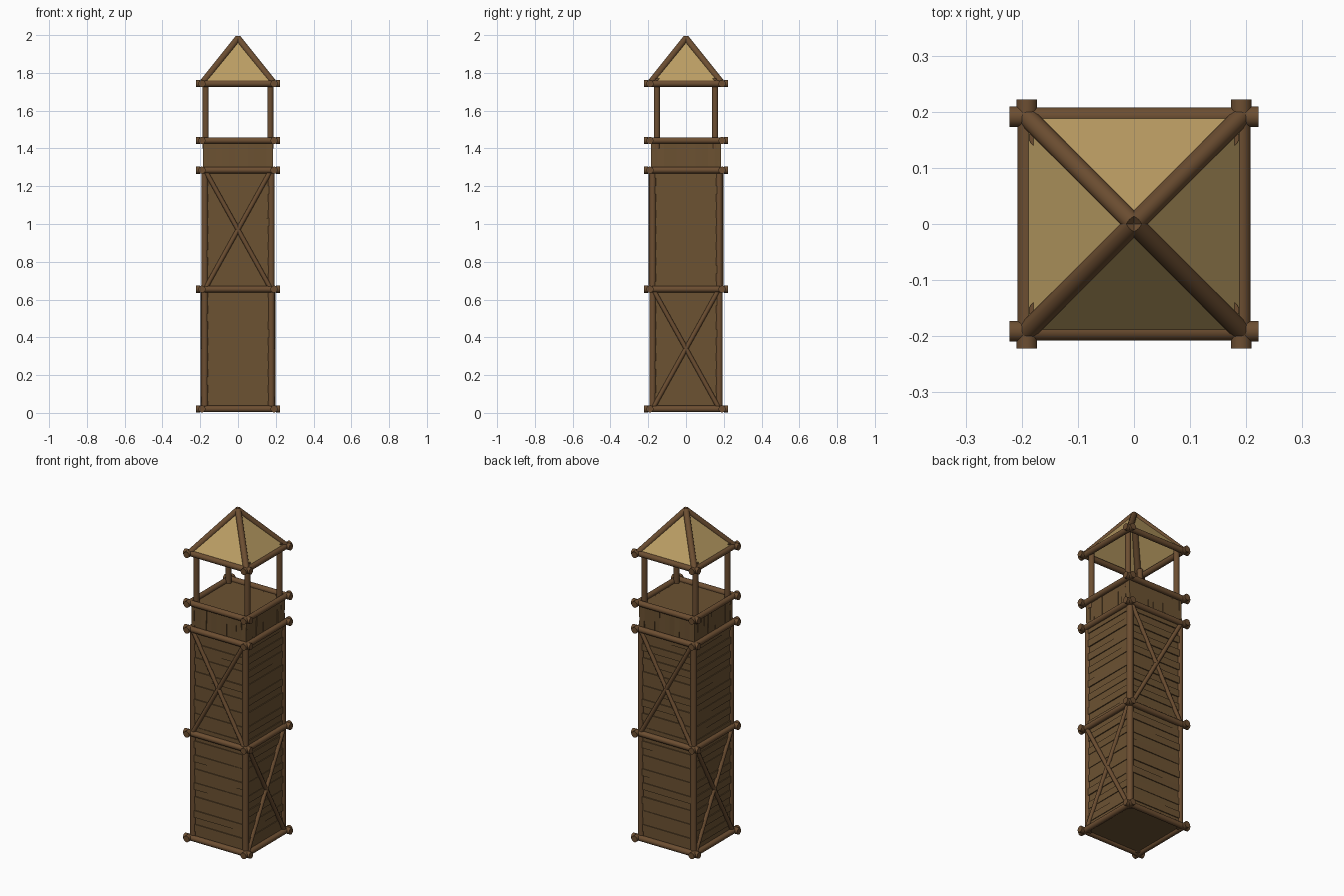
import bpy, bmesh, math, random
from mathutils import Vector, Matrix

if "Cube" in bpy.data.objects:
    bpy.data.objects.remove(bpy.data.objects["Cube"])

random.seed(4)

def mat(name, rgb):
    m = bpy.data.materials.new(name)
    m.diffuse_color = (*rgb, 1)
    m.use_nodes = True
    m.node_tree.nodes["Principled BSDF"].inputs["Base Color"].default_value = m.diffuse_color
    return m

WALL = mat("plank brown", (0.150, 0.084, 0.032))
LOG = mat("log brown", (0.150, 0.076, 0.031))
ROOF = mat("straw tan", (0.500, 0.340, 0.127))

def finish(bm, name, material, smooth=False):
    me = bpy.data.meshes.new(name)
    bm.to_mesh(me)
    bm.free()
    me.materials.append(material)
    ob = bpy.data.objects.new(name, me)
    bpy.context.collection.objects.link(ob)
    if smooth:
        bpy.ops.object.select_all(action='DESELECT')
        ob.select_set(True)
        bpy.context.view_layer.objects.active = ob
        bpy.ops.object.shade_smooth_by_angle(angle=math.radians(40))
    return ob

def rod(bm, a, b, r, sides=14):
    a, b = Vector(a), Vector(b)
    d = b - a
    m = Matrix.Translation((a + b) / 2) @ d.to_track_quat('Z', 'Y').to_matrix().to_4x4()
    bmesh.ops.create_cone(bm, cap_ends=True, segments=sides, radius1=r, radius2=r,
                          depth=d.length, matrix=m)

def box(bm, centre, size, turn=Matrix.Identity(4), tilt=Matrix.Identity(4)):
    m = turn @ Matrix.Translation(centre) @ tilt @ Matrix.Diagonal((*size, 1))
    bmesh.ops.create_cube(bm, size=1, matrix=m)

SIDES = [("front", 0), ("right", 90), ("back", 180), ("left", 270)]
LEVELS = [("base", 0.021), ("middle", 0.655), ("upper", 1.285),
          ("rail", 1.442), ("eave", 1.743)]

# Closed core with watch floor on top
bm = bmesh.new()
box(bm, (0, 0, 0.728), (0.35, 0.35, 1.42))
finish(bm, "tower_core_and_floor", WALL)

for side, deg in SIDES:
    turn = Matrix.Rotation(math.radians(deg), 4, 'Z')

    # Horizontal log rings with thicker end knobs
    for level, z in LEVELS:
        bm = bmesh.new()
        y = -0.191
        rod(bm, turn @ Vector((-0.21, y, z)), turn @ Vector((0.21, y, z)), 0.017)
        for s in (-1, 1):
            rod(bm, turn @ Vector((s * 0.2, y, z)), turn @ Vector((s * 0.222, y, z)), 0.019)
        finish(bm, f"{level}_log_{side}", LOG, True)

    # Horizontal wall planks, alternately proud and set back
    bm = bmesh.new()
    n = 30
    h = (1.285 - 0.021) / n
    for i in range(n):
        out = 0.184 + (0.003 if i % 2 else -0.002) + random.uniform(-0.001, 0.001)
        box(bm, (0, -out + 0.008, 0.021 + h * (i + 0.5)), (0.372, 0.016, h), turn,
            Matrix.Rotation(random.uniform(-0.008, 0.008), 4, 'Z'))
    finish(bm, f"wall_planks_{side}", WALL)

    # Vertical parapet boards
    bm = bmesh.new()
    n = 11
    w = 0.368 / n
    for i in range(n):
        out = 0.182 + random.uniform(-0.003, 0.003)
        box(bm, (-0.184 + w * (i + 0.5), -out + 0.008, 1.363), (w, 0.016, 0.15), turn,
            Matrix.Rotation(random.uniform(-0.03, 0.03), 4, 'X'))
    finish(bm, f"parapet_boards_{side}", WALL)

    # Crossed braces: upper storey front/back, lower storey left/right
    z0, z1 = (0.66, 1.28) if deg % 180 == 0 else (0.03, 0.65)
    bm = bmesh.new()
    for s in (-1, 1):
        rod(bm, turn @ Vector((-s * 0.172, -0.188, z0)),
            turn @ Vector((s * 0.172, -0.188, z1)), 0.012, 10)
    finish(bm, f"cross_brace_{side}", LOG, True)

# Corner posts, wall height and open lookout
for sx in (-1, 1):
    for sy in (-1, 1):
        bm = bmesh.new()
        rod(bm, (sx * 0.176, sy * 0.176, 0.01), (sx * 0.176, sy * 0.176, 1.29), 0.018)
        finish(bm, "corner_post", LOG, True)
        bm = bmesh.new()
        rod(bm, (sx * 0.171, sy * 0.154, 1.40), (sx * 0.171, sy * 0.154, 1.77), 0.0165)
        finish(bm, "lookout_post", LOG, True)
        # Roof hip logs
        bm = bmesh.new()
        rod(bm, (sx * 0.19, sy * 0.19, 1.745), (0, 0, 1.983), 0.0175)
        finish(bm, "roof_hip_log", LOG, True)

# Open pyramid roof sheet
bm = bmesh.new()
base = [bm.verts.new((x * 0.2, y * 0.2, 1.745)) for x, y in ((-1, -1), (1, -1), (1, 1), (-1, 1))]
top = bm.verts.new((0, 0, 1.985))
for i in range(4):
    bm.faces.new((base[i], base[(i + 1) % 4], top))
finish(bm, "roof_sheet", ROOF)
